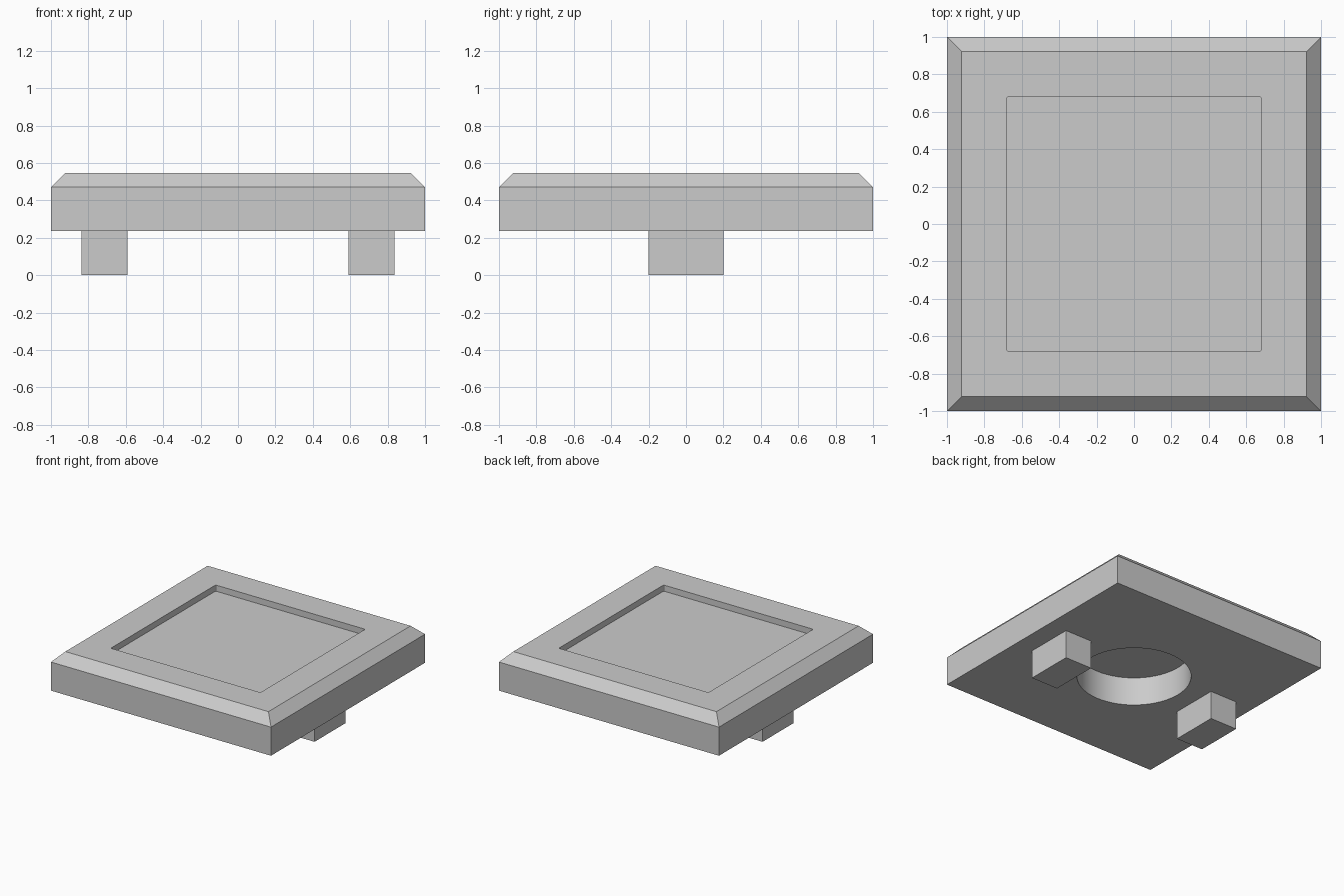
import bpy, bmesh, math
from mathutils import Matrix, Vector

default = bpy.data.objects.get("Cube")
if default:
    bpy.data.objects.remove(default, do_unlink=True)

grey = bpy.data.materials.new("plain grey")
grey.use_nodes = True
COLOR = (0.6, 0.6, 0.6, 1)
grey.diffuse_color = COLOR
grey.node_tree.nodes["Principled BSDF"].inputs["Base Color"].default_value = COLOR


def make_object(name, bm):
    bmesh.ops.recalc_face_normals(bm, faces=bm.faces)
    mesh = bpy.data.meshes.new(name)
    bm.to_mesh(mesh)
    bm.free()
    mesh.materials.append(grey)
    obj = bpy.data.objects.new(name, mesh)
    bpy.context.collection.objects.link(obj)
    return obj


def box(x0, x1, y, z0, z1):
    bm = bmesh.new()
    size = Vector((x1 - x0, 2 * y, z1 - z0))
    centre = Vector(((x0 + x1) / 2, 0, (z0 + z1) / 2))
    bmesh.ops.create_cube(bm, size=1, matrix=Matrix.LocRotScale(centre, None, size))
    return bm


def cut(target, cutter):
    cutter.hide_render = True
    mod = target.modifiers.new("cut", "BOOLEAN")
    mod.operation = "DIFFERENCE"
    mod.solver = "EXACT"
    mod.object = cutter
    bpy.context.view_layer.objects.active = target
    bpy.ops.object.modifier_apply(modifier=mod.name)
    bpy.data.objects.remove(cutter, do_unlink=True)


BASE, TOP, CHAMFER = 0.235, 0.547, 0.077
RECESS_DEPTH, HOLE_DEPTH = 0.05, 0.235

# Square plate with a chamfered top rim
bm = box(-1, 1, 1, BASE, TOP)
rim = [e for e in bm.edges if all(v.co.z > TOP - 0.01 for v in e.verts)]
bmesh.ops.bevel(bm, geom=rim, offset=CHAMFER, segments=1, affect="EDGES")
plate = make_object("plate", bm)

# Shallow square recess with slightly rounded corners
bm = box(-0.68, 0.68, 0.68, TOP - RECESS_DEPTH, TOP + 0.1)
corners = [e for e in bm.edges if abs(e.verts[0].co.z - e.verts[1].co.z) > 0.01]
bmesh.ops.bevel(bm, geom=corners, offset=0.01, segments=3, profile=0.5, affect="EDGES")
cut(plate, make_object("recess_cutter", bm))

# Round blind hole in the underside
bm = bmesh.new()
bmesh.ops.create_cone(bm, cap_ends=True, segments=64, radius1=0.43, radius2=0.43,
                      depth=2 * HOLE_DEPTH, matrix=Matrix.Translation((0, 0, BASE)))
cut(plate, make_object("hole_cutter", bm))

bpy.ops.object.select_all(action="DESELECT")
plate.select_set(True)
bpy.context.view_layer.objects.active = plate
bpy.ops.object.shade_smooth_by_angle(angle=math.radians(30))

# Two block feet
for name, side in (("left_foot", 1), ("right_foot", -1)):
    x0, x1 = sorted((side * 0.59, side * 0.836))
    make_object(name, box(x0, x1, 0.2, 0, BASE))
